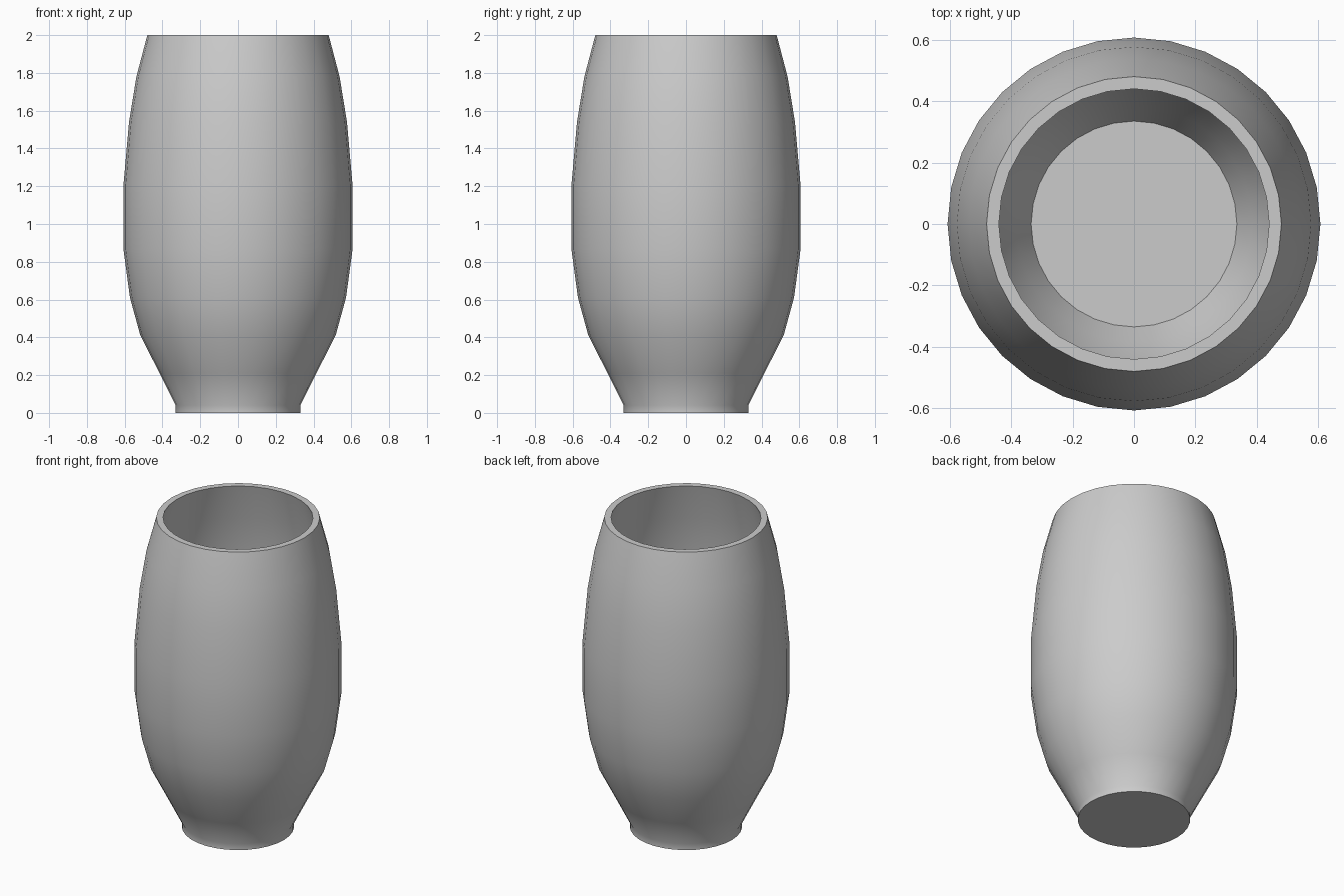
import bpy, bmesh, math

if "Cube" in bpy.data.objects:
    bpy.data.objects.remove(bpy.data.objects["Cube"])

SEGMENTS = 32

# Closed-wall profile (radius, height): base, outer wall, rim, inner wall, floor
outer = [(0.33, 0.0), (0.33, 0.04), (0.415, 0.21), (0.517, 0.41), (0.572, 0.61),
         (0.607, 0.87), (0.607, 1.2), (0.577, 1.54), (0.538, 1.78), (0.48, 2.0)]
inner = [(0.44, 2.0), (0.498, 1.77), (0.537, 1.54), (0.567, 1.2), (0.567, 0.88),
         (0.533, 0.63), (0.48, 0.43), (0.385, 0.23), (0.335, 0.13)]


def ring(bm, radius, z):
    return [bm.verts.new((radius * math.cos(a), radius * math.sin(a), z))
            for a in (2 * math.pi * i / SEGMENTS for i in range(SEGMENTS))]


# Vase: lathed rings joined by quads, capped at base and inner floor
bm = bmesh.new()
rings = [ring(bm, r, z) for r, z in outer + inner]
for low, high in zip(rings, rings[1:]):
    for i in range(SEGMENTS):
        j = (i + 1) % SEGMENTS
        bm.faces.new((low[i], low[j], high[j], high[i]))
bm.faces.new(rings[0][::-1])
bm.faces.new(rings[-1])
bmesh.ops.recalc_face_normals(bm, faces=bm.faces)

mesh = bpy.data.meshes.new("vase")
bm.to_mesh(mesh)
bm.free()
vase = bpy.data.objects.new("vase", mesh)
bpy.context.collection.objects.link(vase)

# Smooth body with a crisp rim and base edge
bpy.context.view_layer.objects.active = vase
vase.select_set(True)
bpy.ops.object.shade_smooth_by_angle(angle=math.radians(60))
